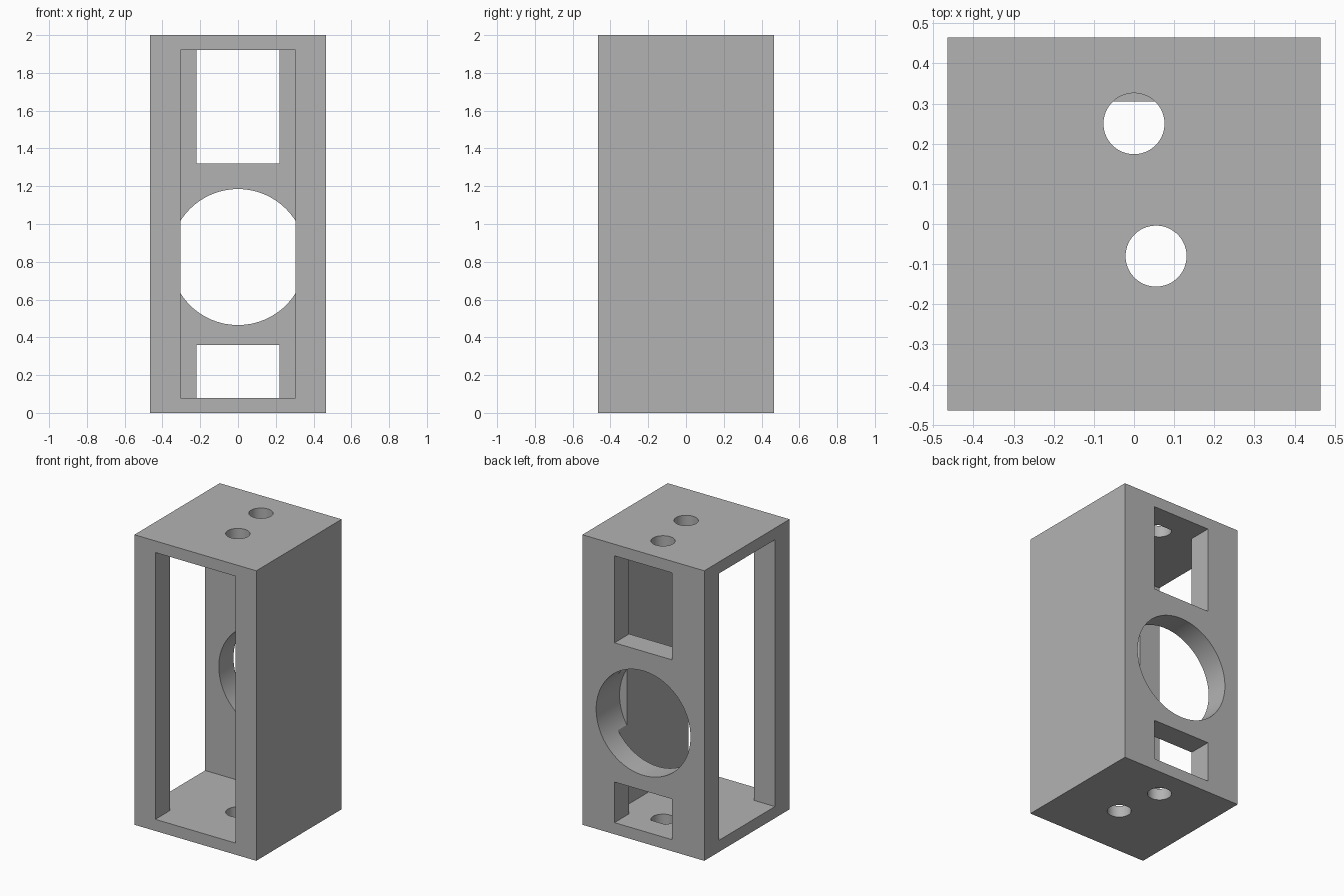
import bpy
from math import radians

old = bpy.data.objects.get("Cube")
if old:
    bpy.data.objects.remove(old, do_unlink=True)

HALF, INNER = 0.465, 0.305      # outer and inner half width
FLOOR, CEIL, TOP = 0.08, 1.92, 2.0
OVER = 0.1                      # how far cutters stick out

grey = bpy.data.materials.new("plain grey")
grey.use_nodes = True
colour = (0.45, 0.45, 0.45, 1)
grey.diffuse_color = colour
grey.node_tree.nodes["Principled BSDF"].inputs["Base Color"].default_value = colour


def box(name, x, y, z):
    """Box spanning the given (low, high) ranges."""
    spans = (x, y, z)
    bpy.ops.mesh.primitive_cube_add(size=1, location=[(a + b) / 2 for a, b in spans])
    ob = bpy.context.object
    ob.name = name
    ob.scale = [b - a for a, b in spans]
    bpy.ops.object.transform_apply(location=True, rotation=False, scale=True)
    return ob


def cylinder(name, radius, depth, centre, tilt=0):
    bpy.ops.mesh.primitive_cylinder_add(vertices=96, radius=radius, depth=depth,
                                        location=centre, rotation=(radians(tilt), 0, 0))
    bpy.context.object.name = name
    return bpy.context.object


def cut(target, cutter):
    mod = target.modifiers.new("cut", "BOOLEAN")
    mod.operation = "DIFFERENCE"
    mod.solver = "EXACT"
    mod.object = cutter
    bpy.ops.object.select_all(action="DESELECT")
    bpy.context.view_layer.objects.active = target
    target.select_set(True)
    bpy.ops.object.modifier_apply(modifier=mod.name)
    bpy.data.objects.remove(cutter, do_unlink=True)


# Outer block
housing = box("housing", (-HALF, HALF), (-HALF, HALF), (0, TOP))

# Cavity open to the front, then the open right side
cut(housing, box("front_opening", (-INNER, INNER), (-HALF - OVER, INNER), (FLOOR, CEIL)))
cut(housing, box("side_opening", (-HALF - OVER, 0), (-INNER, INNER), (FLOOR, CEIL)))

# Rectangular windows in the back wall
for name, low, high in (("upper_window", 1.32, CEIL), ("lower_window", FLOOR, 0.36)):
    cut(housing, box(name, (-0.22, 0.22), (0, HALF + OVER), (low, high)))

# Large round hole in the back wall, notching the side wall slightly
back_end, front_end = HALF + OVER, 0.21
cut(housing, cylinder("round_opening", 0.36, back_end - front_end,
                      (0, (back_end + front_end) / 2, 0.825), 90))

# Two round holes through the top and bottom plates
for x, y in ((0, 0.25), (0.055, -0.08)):
    for z0, z1 in ((-OVER, FLOOR), (CEIL, TOP + OVER)):
        cut(housing, cylinder("plate_hole", 0.076, z1 - z0, (x, y, (z0 + z1) / 2)))

housing.data.materials.clear()
housing.data.materials.append(grey)
housing.select_set(True)
bpy.context.view_layer.objects.active = housing
bpy.ops.object.shade_smooth_by_angle(angle=radians(30))
